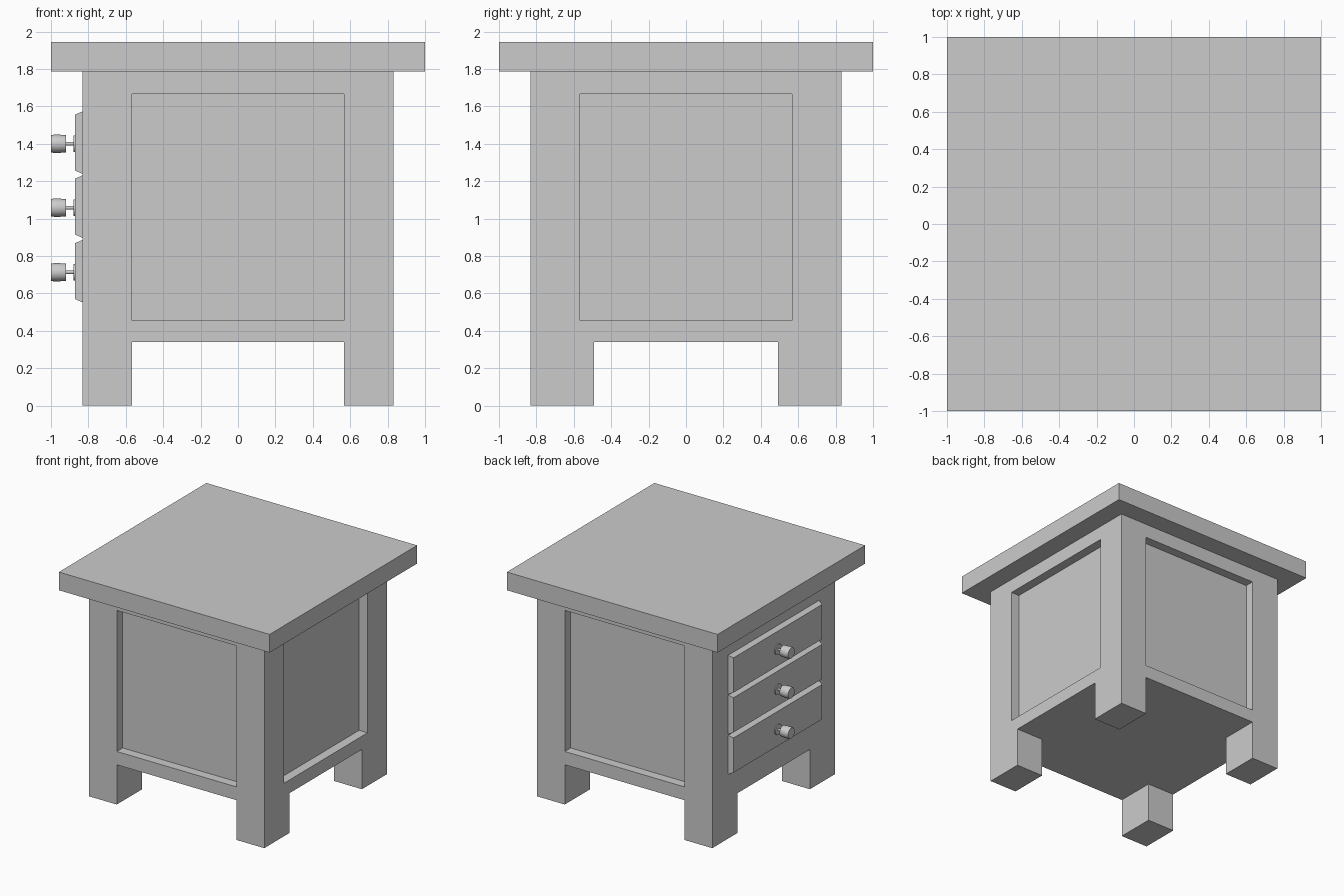
import bpy, bmesh
from mathutils import Matrix, Vector
from math import pi

cube = bpy.data.objects.get("Cube")
if cube:
    bpy.data.objects.remove(cube, do_unlink=True)

# One plain grey finish for every part
grey = bpy.data.materials.new("plain grey")
grey.use_nodes = True
colour = (0.6, 0.6, 0.6, 1)
grey.diffuse_color = colour
grey.node_tree.nodes["Principled BSDF"].inputs["Base Color"].default_value = colour


def finish(bm, name):
    bmesh.ops.recalc_face_normals(bm, faces=bm.faces)
    mesh = bpy.data.meshes.new(name)
    bm.to_mesh(mesh)
    bm.free()
    mesh.materials.append(grey)
    obj = bpy.data.objects.new(name, mesh)
    bpy.context.collection.objects.link(obj)
    return obj


def box(lo, hi):
    bm = bmesh.new()
    lo, hi = Vector(lo), Vector(hi)
    size = Matrix.Diagonal((*(hi - lo), 1))
    bmesh.ops.create_cube(bm, size=1, matrix=Matrix.Translation((lo + hi) / 2) @ size)
    return bm


def push(bm, faces, offset):
    """Extrude a patch of faces by an offset, leaving no cap behind."""
    new = bmesh.ops.extrude_face_region(bm, geom=faces)["geom"]
    verts = [v for v in new if isinstance(v, bmesh.types.BMVert)]
    bmesh.ops.translate(bm, verts=verts, vec=offset)
    caps = [f for f in faces if f.is_valid]
    bmesh.ops.delete(bm, geom=caps, context="FACES")
    bm.normal_update()


HALF, BASE, TOP = 0.832, 0.341, 1.787
PANEL, PANEL_LO, PANEL_HI, RECESS = 0.568, 0.455, 1.665, 0.08
LEG_X, LEG_Y = 0.568, 0.492

# Cabinet: a box cut along the panel and leg outlines
bm = box((-HALF, -HALF, BASE), (HALF, HALF, TOP))
cuts = [("X", s * PANEL) for s in (-1, 1)]
cuts += [("Y", s * d) for s in (-1, 1) for d in (PANEL, LEG_Y)]
cuts += [("Z", PANEL_LO), ("Z", PANEL_HI)]
for axis, d in cuts:
    n = Vector([float(axis == a) for a in "XYZ"])
    bmesh.ops.bisect_plane(bm, geom=bm.verts[:] + bm.edges[:] + bm.faces[:],
                           plane_co=n * d, plane_no=n)
bm.normal_update()

# Legs drawn down from the four bottom corners
for sx in (-1, 1):
    for sy in (-1, 1):
        corner = []
        for f in bm.faces:
            c = f.calc_center_median()
            if f.normal.z < -0.9 and c.x * sx > LEG_X and c.y * sy > LEG_Y:
                corner.append(f)
        push(bm, corner, (0, 0, -BASE))

# Recessed panels on the three sides without drawers
for n in (Vector((1, 0, 0)), Vector((0, 1, 0)), Vector((0, -1, 0))):
    patch = []
    for f in bm.faces:
        c = f.calc_center_median()
        across = abs(c.y if n.x else c.x)
        if abs(f.normal.dot(n)) > 0.9 and c.dot(n) > HALF - 0.01 \
                and across < PANEL and PANEL_LO < c.z < PANEL_HI:
            patch.append(f)
    push(bm, patch, n * -RECESS)
finish(bm, "cabinet_body")

# Overhanging top
finish(box((-1, -1, TOP), (1, 1, 1.943)), "table_top")

# Knob outline: distance from the drawer side, radius
KNOB = [(-0.87, 0), (-0.87, 0.045), (-0.88, 0.045), (-0.88, 0.01), (-0.92, 0.01),
        (-0.92, 0.046), (-0.96, 0.049), (-0.992, 0.048), (-1, 0.045), (-1, 0)]


def knob(name, z):
    bm = bmesh.new()
    verts = [bm.verts.new((x, 0, r)) for x, r in KNOB]
    edges = [bm.edges.new(pair) for pair in zip(verts, verts[1:])]
    bmesh.ops.spin(bm, geom=verts + edges, cent=(0, 0, 0), axis=(1, 0, 0),
                   angle=2 * pi, steps=32)
    bmesh.ops.remove_doubles(bm, verts=bm.verts, dist=0.0005)
    obj = finish(bm, name)
    obj.location.z = z
    bpy.ops.object.select_all(action="DESELECT")
    obj.select_set(True)
    bpy.context.view_layer.objects.active = obj
    bpy.ops.object.shade_smooth_by_angle(angle=0.6)


# Three drawers with chamfered fronts, each with a knob
for label, z in (("top", 1.406), ("middle", 1.064), ("bottom", 0.719)):
    bm = box((-0.872, -0.622, z - 0.171), (-HALF + 0.01, 0.622, z + 0.171))
    for v in bm.verts:
        if v.co.x < -HALF:
            v.co.y *= 0.6 / 0.622
            v.co.z = z + (v.co.z - z) * 0.149 / 0.171
    finish(bm, label + "_drawer_front")
    knob(label + "_knob", z - 0.006)
